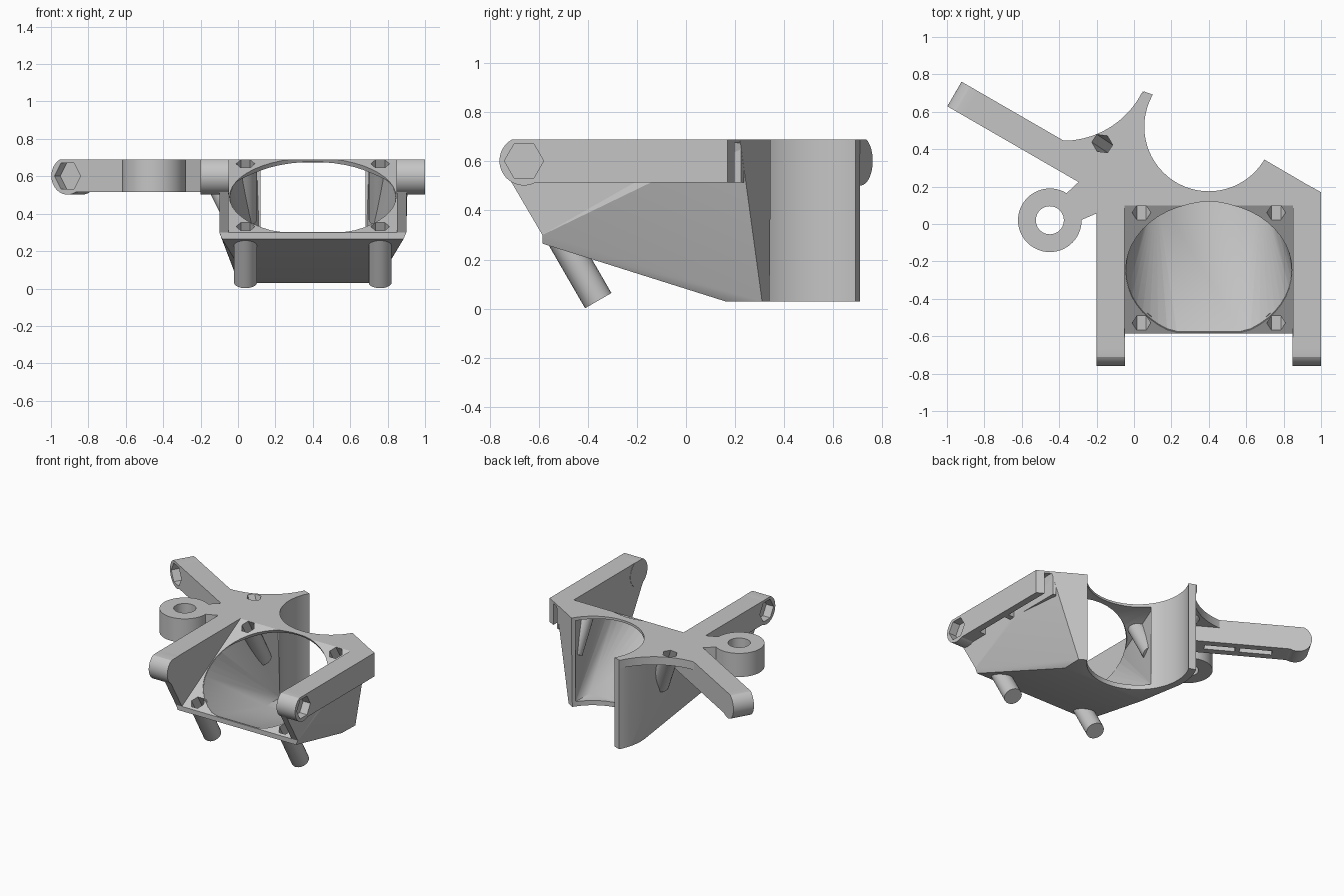
import bpy, bmesh
from math import sin, cos, pi, radians
from mathutils import Vector as V

cube = bpy.data.objects.get("Cube")
if cube:
    bpy.data.objects.remove(cube)

mat = bpy.data.materials.new("light grey plastic")
mat.use_nodes = True
GREY = (0.56, 0.56, 0.56, 1)
mat.diffuse_color = GREY
mat.node_tree.nodes["Principled BSDF"].inputs["Base Color"].default_value = GREY


def finish(bm, name):
    bmesh.ops.recalc_face_normals(bm, faces=bm.faces)
    me = bpy.data.meshes.new(name)
    bm.to_mesh(me)
    bm.free()
    me.materials.append(mat)
    ob = bpy.data.objects.new(name, me)
    bpy.context.scene.collection.objects.link(ob)
    return ob


def hull(name, pts):
    """Convex solid around points."""
    bm = bmesh.new()
    for p in pts:
        bm.verts.new(p)
    bmesh.ops.convex_hull(bm, input=bm.verts)
    bmesh.ops.delete(bm, geom=[v for v in bm.verts if not v.link_faces], context='VERTS')
    bmesh.ops.dissolve_limit(bm, angle_limit=0.01, verts=bm.verts, edges=bm.edges)
    return finish(bm, name)


def prism(name, outline, z0, z1):
    """Plan outline extruded upward."""
    bm = bmesh.new()
    face = bm.faces.new([bm.verts.new((x, y, z0)) for x, y in outline])
    ext = bmesh.ops.extrude_face_region(bm, geom=[face])["geom"]
    up = [v for v in ext if isinstance(v, bmesh.types.BMVert)]
    bmesh.ops.translate(bm, verts=up, vec=(0, 0, z1 - z0))
    return finish(bm, name)


def rod(name, start, axis, length, r, n, u=(1, 0, 0), ceiling=9):
    """Round or hexagonal bar; u points at its first corner, ceiling flattens its top."""
    a, u = V(axis).normalized(), V(u).normalized()
    w = a.cross(u)
    ring = [V(start) + r * (u * cos(2 * pi * i / n) + w * sin(2 * pi * i / n)) for i in range(n)]
    pts = ring + [p + a * length for p in ring]
    return hull(name, [(p.x, p.y, min(p.z, ceiling)) for p in pts])


def box(name, x0, x1, y0, y1, z0, z1):
    return prism(name, [(x0, y0), (x1, y0), (x1, y1), (x0, y1)], z0, z1)


def cut(ob, *cutters):
    for c in cutters:
        c.hide_render = True
        m = ob.modifiers.new("cut", 'BOOLEAN')
        m.operation, m.solver, m.object = 'DIFFERENCE', 'EXACT', c
        bpy.context.view_layer.objects.active = ob
        bpy.ops.object.modifier_apply(modifier=m.name)
        bpy.data.objects.remove(c)


LOW, TOP, PIVOT = 0.515, 0.69, 0.602
MID = 0.4                                  # centre plane of the duct
plane_z = lambda y: TOP + (y - 0.1) * 0.569
normal = V((0, -0.5, 0.866))

# Duct shell: tapered body with a curved, longer rear wall on one side
half = [(0.5, -0.585, 0.3), (0.485, -0.585, 0.265), (0.34, 0.16, 0.03), (0.5, 0.1, TOP)]
pts = [(MID + s * x, y, z) for s in (-1, 1) for x, y, z in half]
for z in (0.03, TOP):
    pts += [(0.69, 0.34, z), (0.105, 0.69, z)]
    for i in range(13):
        a = radians(151.5 + 4 * i)
        pts.append((MID + 0.397 * cos(a), 0.52 + 0.397 * sin(a), z))
pts += [(0.745, 0.31, 0.03), (0.91, 0.22, TOP), (-0.1, 0.25, TOP)]
duct = hull("duct_body", pts)

# Fan opening and tapered inner passage
oval = []
for i in range(48):
    t = 2 * pi * i / 48
    y = max(-0.25 + 0.365 * sin(t), -0.58)
    oval.append(V((MID + 0.445 * cos(t), y, plane_z(y))))
sink = lambda p, extra=0: p - normal * (extra + (0.025 if p.y > -0.1 else 0.002))
inner = [sink(p) for p in oval]
for s in (-1, 1):
    inner += [(MID + s * 0.28, 0.16, 0.065), (MID + s * 0.28, 0.32, 0.065),
              (MID + s * 0.3, 0.32, 0.665)]
cut(duct, hull("passage_cutter", inner),
    hull("opening_cutter", [sink(p, 0.004) for p in oval] + [p + normal * 0.04 for p in oval]),
    rod("round_cutter", (MID, 0.52, -0.1), (0, 0, 1), 1, 0.345, 64))

# Fan screw posts with hexagonal sockets
for side, x in (("right", 0.04), ("left", 0.76)):
    for end, y in (("front", -0.53), ("rear", 0.06)):
        p = V((x, y, plane_z(y)))
        socket = lambda: rod("socket_cutter", p + normal * 0.05, -normal, 0.28, 0.05, 6)
        cut(duct, socket())
        post = rod(f"{end}_{side}_post", p - normal * 0.015, -normal, 0.33, 0.062, 20)
        cut(post, socket())

# Cheek walls beside the fan
for side, x0 in (("right", -0.1), ("left", 0.85)):
    prof = [(-0.72, 0.53), (-0.585, 0.3), (0.1, 0.6), (0.1, TOP), (-0.6, TOP)]
    hull(f"{side}_cheek", [(x, y, z) for x in (x0, x0 + 0.05) for y, z in prof])


def arm_tip(name, centre, axis, along):
    """Rounded arm end with a nut pocket on the outward face."""
    a = V(axis).normalized()
    tip = rod(name, centre, -a, 0.152, 0.1, 48, along, TOP)
    pocket = rod("nut_cutter", V(centre) + a * 0.02, -a, 0.08, 0.08, 6, along)
    cut(tip, pocket)


# Two forward arms with hollow undersides
YT = -0.66
left_arm = prism("left_arm", [(0.85, YT), (1, YT), (1, 0.17), (0.88, 0.236), (0.85, 0.2)], LOW, TOP)
right_arm = box("right_arm", -0.2, -0.05, YT, 0.25, LOW, TOP)
for side, arm, x, face in (("left", left_arm, 0.9, 1), ("right", right_arm, -0.15, -0.2)):
    out = V((1 if face > 0 else -1, 0, 0))
    centre = V((face, YT, PIVOT))
    cut(arm, box("groove_cutter", x, x + 0.05, -0.48, -0.22, 0.4, 0.675),
        box("groove_cutter", x, x + 0.05, -0.18, 0.4 if face > 0 else 0.1, 0.4, 0.675),
        rod("nut_cutter", centre + out * 0.02, -out, 0.08, 0.08, 6, (0, 1, 0)))
    arm_tip(f"{side}_arm_tip", centre, out, (0, 1, 0))

# Diagonal arm
d, n = V((0.866, -0.5, 0)), V((0.5, 0.866, 0))
tip = V((-0.96, 0.695, 0)) + d * 0.1
up = V((0, 0, PIVOT))


def strip(name, s0, s1, half_w, z0, z1):
    c = [tip + d * s + n * w for s, w in ((s0, -half_w), (s1, -half_w), (s1, half_w), (s0, half_w))]
    return prism(name, [(p.x, p.y) for p in c], z0, z1)


diagonal = strip("diagonal_arm", 0, 0.83, 0.076, LOW, TOP)
cut(diagonal, strip("groove_cutter", 0.16, 0.38, 0.025, 0.4, 0.66),
    strip("groove_cutter", 0.41, 0.62, 0.025, 0.4, 0.66),
    rod("nut_cutter", tip - n * 0.1 + up, n, 0.085, 0.08, 6, d))
arm_tip("diagonal_arm_tip", tip - n * 0.076 + up, -n, d)

# Curved web between diagonal arm and duct, with its own slanted screw post
outline = []
for i in range(21):
    a = radians(-26 - 68 * i / 20)
    outline.append((-0.38 + 0.475 * cos(a), 0.92 + 0.475 * sin(a)))
outline += [(-0.29, 0.23), (-0.2, 0.15), (-0.05, 0.1), (0, 0.3), (0.04, 0.6)]
web = prism("curved_web", outline, 0.63, TOP)
top, axis, corner = V((-0.17, 0.43, TOP)), V((0.15, -0.1, -0.3)).normalized(), (0.1, 0.15, 0)
web_post = rod("web_post", top + axis * 0.04, axis, 0.32, 0.062, 20, corner)
for ob in (web, web_post):
    cut(ob, rod("socket_cutter", top - axis * 0.05, axis, 0.28, 0.05, 6, corner))

# Cable ring and its neck
ring = rod("ring", (-0.45, 0.02, LOW), (0, 0, 1), TOP - LOW, 0.17, 56)
cut(ring, rod("hole_cutter", (-0.45, 0.02, 0.3), (0, 0, 1), 0.6, 0.075, 40))
prism("ring_neck", [(-0.36, 0.165), (-0.285, 0.235), (-0.18, 0.22), (-0.18, 0.065),
                    (-0.285, 0.02), (-0.34, 0.08)], LOW, TOP)

# Smooth rounds, sharp edges
bpy.ops.object.select_all(action='DESELECT')
for ob in bpy.context.scene.objects:
    if ob.type == 'MESH':
        ob.select_set(True)
        bpy.context.view_layer.objects.active = ob
bpy.ops.object.shade_smooth_by_angle(angle=radians(20))
